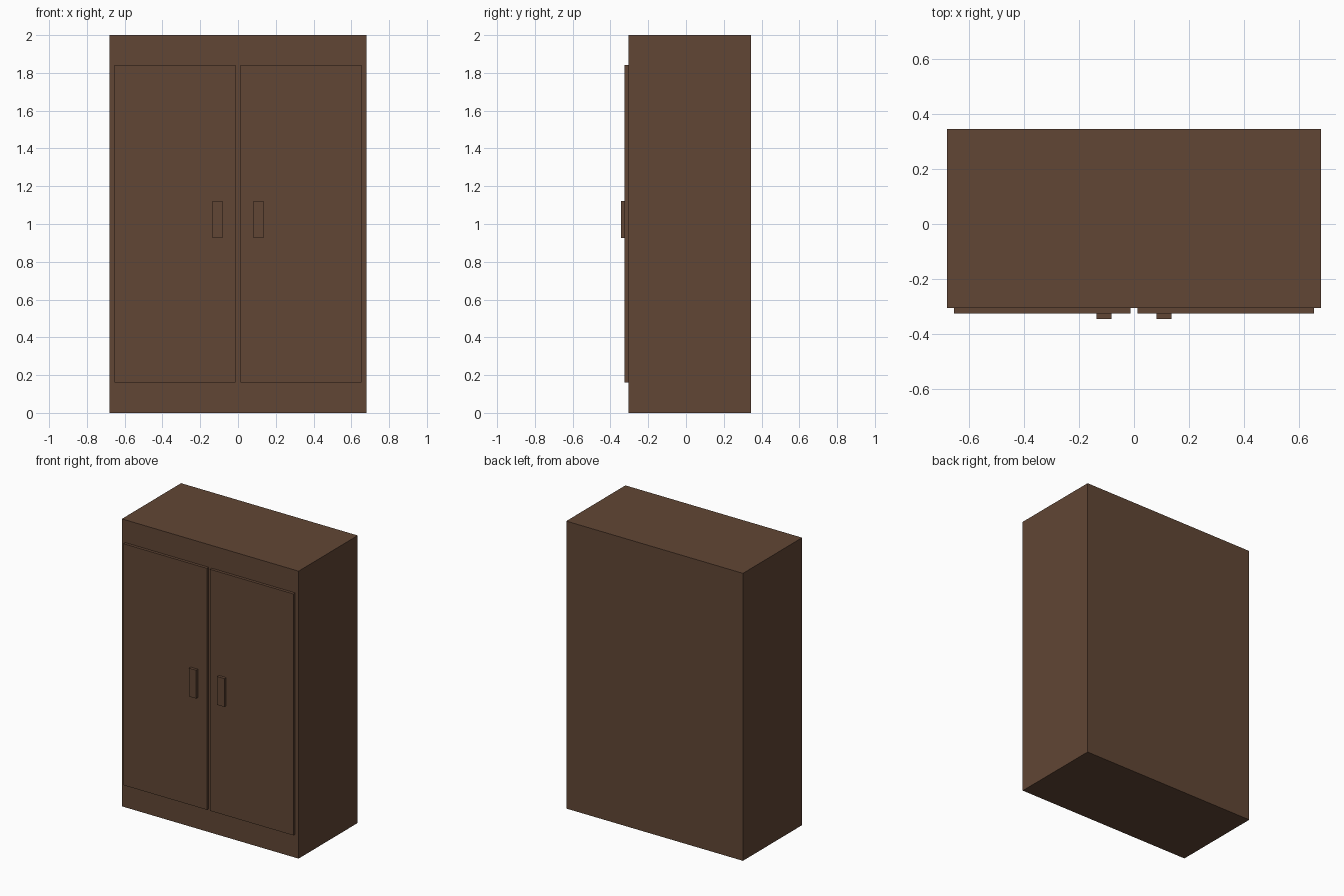
import bpy
import bmesh

if "Cube" in bpy.data.objects:
    bpy.data.objects.remove(bpy.data.objects["Cube"])

wood = bpy.data.materials.new("dark_brown_wood")
wood.diffuse_color = (0.120, 0.061, 0.035, 1.0)
wood.use_nodes = True
wood.node_tree.nodes["Principled BSDF"].inputs["Base Color"].default_value = wood.diffuse_color


def box(name, x, y, z):
    """Box spanning the given (min, max) ranges."""
    bm = bmesh.new()
    bmesh.ops.create_cube(bm, size=1.0)
    for v in bm.verts:
        v.co = [r[0] if c < 0 else r[1] for c, r in zip(v.co, (x, y, z))]
    mesh = bpy.data.meshes.new(name)
    bm.to_mesh(mesh)
    bm.free()
    mesh.materials.append(wood)
    obj = bpy.data.objects.new(name, mesh)
    bpy.context.collection.objects.link(obj)
    return obj


# Cabinet body
box("cabinet_body", (-0.68, 0.68), (-0.305, 0.345), (0.0, 2.0))

# Mirrored pair of doors with their handles
for side, s in (("left", -1), ("right", 1)):
    door_x = sorted((s * 0.012, s * 0.654))
    handle_x = sorted((s * 0.081, s * 0.136))
    box(side + "_door", door_x, (-0.325, -0.305), (0.162, 1.842))
    box(side + "_handle", handle_x, (-0.345, -0.325), (0.925, 1.122))
